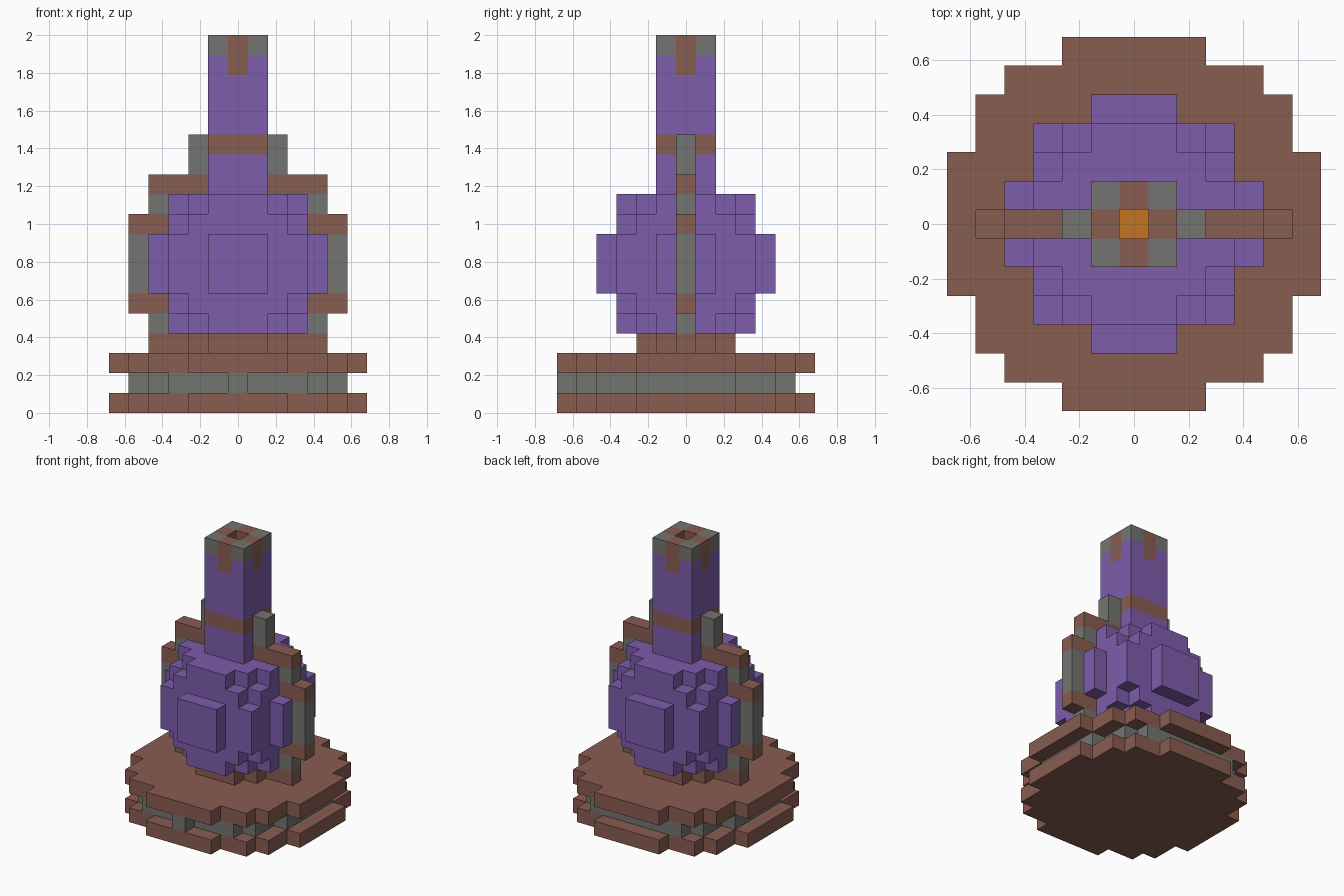
import bpy
import bmesh
import math
from mathutils import Vector

default = bpy.data.objects.get("Cube")
if default:
    bpy.data.objects.remove(default, do_unlink=True)

U = 2 / 19  # edge of one block


def linear(c):
    c /= 255
    return c / 12.92 if c <= 0.04045 else ((c + 0.055) / 1.055) ** 2.4


def material(name, rgb):
    mat = bpy.data.materials.new(name)
    mat.use_nodes = True
    col = (*[linear(c) for c in rgb], 1)
    mat.diffuse_color = col
    mat.node_tree.nodes["Principled BSDF"].inputs["Base Color"].default_value = col
    return mat


BROWN, GREY, PURPLE, ORANGE = range(4)
MATS = [material("brown", (137, 93, 81)), material("grey", (116, 117, 114)),
        material("purple", (125, 93, 171)), material("orange", (196, 117, 33))]

parts = {}  # part name -> {block position: colour}


def layer(rows, z, colour):
    """Flat disc of blocks; rows[i] is the half width at distance i from the middle."""
    n = len(rows) - 1
    return {(x, y, z): colour for y in range(-n, n + 1)
            for x in range(-rows[abs(y)], rows[abs(y)] + 1)}


# Stepped round base: two plates with a recessed band between them
plate = [6, 6, 6, 5, 5, 4, 2]
parts["base_lower_plate"] = layer(plate, 0, BROWN)
parts["base_band"] = layer([5, 5, 5, 4, 4, 3], 1, GREY)
parts["base_band_block"] = {(0, -6, 1): GREY}
parts["base_upper_plate"] = layer(plate, 2, BROWN)
parts["foot"] = layer([4, 2, 1], 3, BROWN)

# Ball-shaped body
R = range(-4, 5)
parts["round_body"] = {(x, y, z + 7): PURPLE for x in R for y in R for z in range(-3, 4)
                       if x * x + y * y + z * z <= 19}

# Frame climbing both sides: height -> (inner block, outer block, colour)
frame = {4: (4, 4, GREY), 5: (4, 5, BROWN), 6: (5, 5, GREY), 7: (5, 5, GREY),
         8: (5, 5, GREY), 9: (4, 5, BROWN), 10: (4, 4, GREY), 11: (2, 4, BROWN),
         12: (2, 2, GREY), 13: (2, 2, GREY)}
for name, side in (("left_frame", 1), ("right_frame", -1)):
    parts[name] = {(side * x, 0, z): c for z, (a, b, c) in frame.items()
                   for x in range(a, b + 1)}


# Square neck with a band, a trimmed mouth and a glowing core
def neck_colour(x, y, z):
    corner = x != 0 and y != 0
    if z == 18:
        return GREY if corner else BROWN
    if z == 13 or (z == 17 and not corner):
        return BROWN
    return PURPLE


parts["neck"] = {(x, y, z): neck_colour(x, y, z) for z in range(11, 19)
                 for x in (-1, 0, 1) for y in (-1, 0, 1)
                 if (x, y) != (0, 0) or z < 16}
parts["glowing_core"] = {(0, 0, 16): ORANGE}

solid = set().union(*parts.values())


def build(name, blocks):
    """Skin a set of blocks, keeping exposed faces and merging flat areas."""
    mesh = bpy.data.meshes.new(name)
    used = sorted(set(blocks.values()))
    for c in used:
        mesh.materials.append(MATS[c])
    bm = bmesh.new()
    corners = {}

    def vert(p):
        key = tuple(round(v * 2) for v in p)
        if key not in corners:
            corners[key] = bm.verts.new(p * U)
        return corners[key]

    for cell, colour in blocks.items():
        centre = Vector(cell) + Vector((0, 0, 0.5))
        for axis in range(3):
            for s in (-1, 1):
                n = Vector((0, 0, 0))
                n[axis] = s
                if tuple(int(a + b) for a, b in zip(cell, n)) in solid:
                    continue
                t = Vector((0, 0, 0))
                t[(axis + 1) % 3] = 1
                b = n.cross(t)
                ring = [(-1, -1), (1, -1), (1, 1), (-1, 1)]
                f = bm.faces.new([vert(centre + (n + t * i + b * j) / 2) for i, j in ring])
                f.material_index = used.index(colour)
    bmesh.ops.dissolve_limit(bm, angle_limit=math.radians(1), verts=bm.verts[:],
                             edges=bm.edges[:], delimit={'MATERIAL'})
    bm.to_mesh(mesh)
    bm.free()
    obj = bpy.data.objects.new(name, mesh)
    bpy.context.collection.objects.link(obj)


for part_name, part_blocks in parts.items():
    build(part_name, part_blocks)
